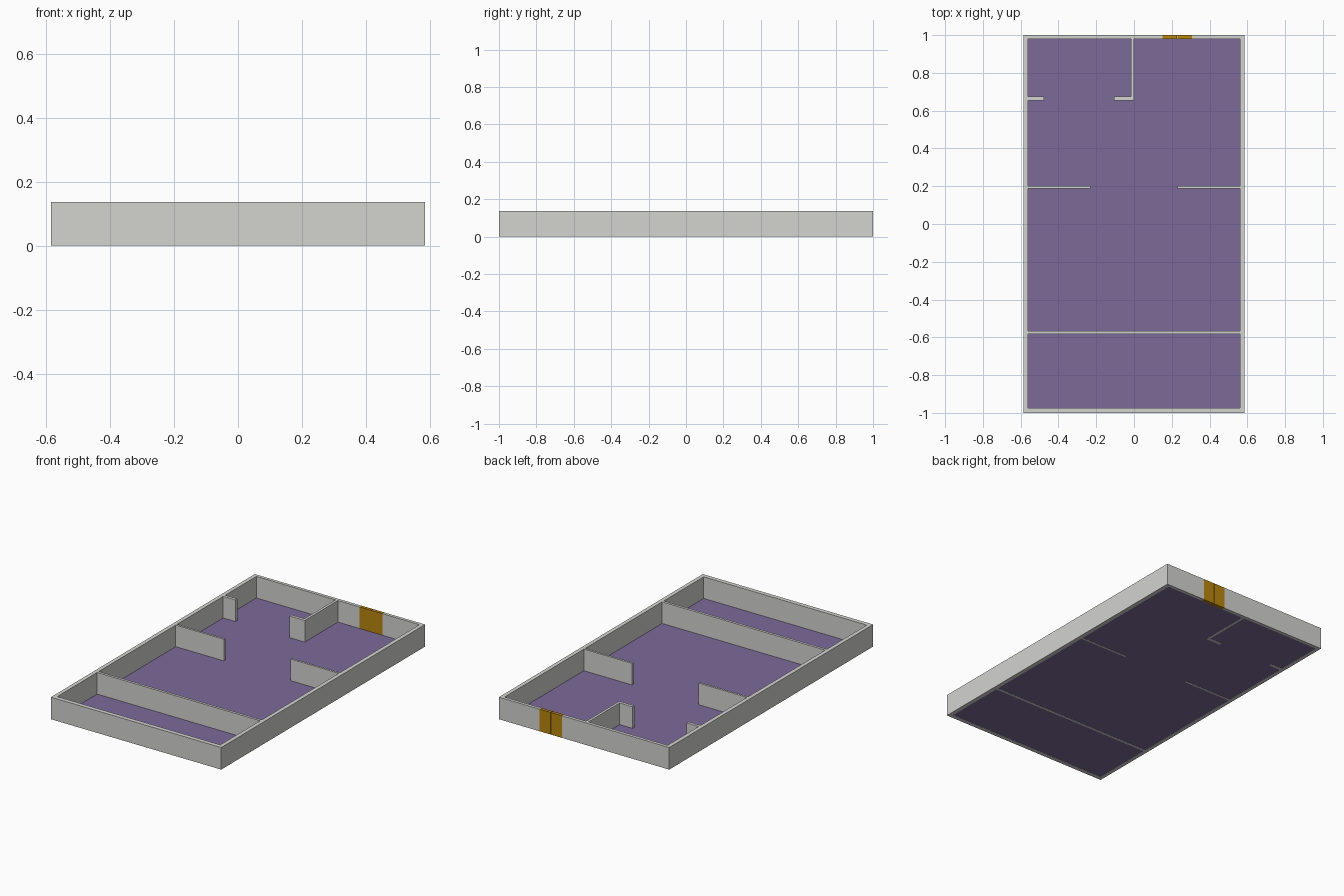
import bpy, bmesh

if "Cube" in bpy.data.objects:
    bpy.data.objects.remove(bpy.data.objects["Cube"])

H = 0.137            # wall height
X, Y = 0.585, 1.0    # outer half sizes
XI = 0.56            # inner face of side walls
YF, YB = -0.973, 0.98  # inner faces of front and back walls


def material(name, srgb):
    m = bpy.data.materials.new(name)
    lin = [((c / 255 + 0.055) / 1.055) ** 2.4 if c > 10 else c / 255 / 12.92 for c in srgb]
    m.diffuse_color = (*lin, 1)
    m.use_nodes = True
    m.node_tree.nodes["Principled BSDF"].inputs["Base Color"].default_value = m.diffuse_color
    return m


GREY = material("light_grey", (211, 211, 208))
PURPLE = material("muted_purple", (124, 106, 153))
GOLD = material("dark_gold", (184, 134, 11))


def box(name, x0, x1, y0, y1, mat, z0=0.0, z1=H):
    bm = bmesh.new()
    bmesh.ops.create_cube(bm, size=1)
    for v in bm.verts:
        v.co.x = x1 if v.co.x > 0 else x0
        v.co.y = y1 if v.co.y > 0 else y0
        v.co.z = z1 if v.co.z > 0 else z0
    me = bpy.data.meshes.new(name)
    bm.to_mesh(me)
    bm.free()
    me.materials.append(mat)
    ob = bpy.data.objects.new(name, me)
    bpy.context.collection.objects.link(ob)
    return ob


# Floor, slightly raised so wall bases show from below
box("floor", -XI, XI, YF, YB, PURPLE, 0.001, 0.003)

# Outer walls, with a doorway gap in the back wall
D0, D1 = 0.15, 0.306
box("left_wall", -X, -XI, -Y, Y, GREY)
box("right_wall", XI, X, -Y, Y, GREY)
box("front_wall", -XI, XI, -Y, YF, GREY)
box("back_wall_left", -XI, D0, YB, Y, GREY)
box("back_wall_right", D1, XI, YB, Y, GREY)

# Double door
mid = (D0 + D1) / 2
box("door_left", D0, mid - 0.001, YB, Y, GOLD)
box("door_right", mid + 0.001, D1, YB, Y, GOLD)

# Full-width partition near the front
box("front_partition", -XI, XI, -0.582, -0.566, GREY)

# Paired half partitions in the middle
box("middle_partition_left", -XI, -0.229, 0.189, 0.202, GREY)
box("middle_partition_right", 0.229, XI, 0.189, 0.202, GREY)

# Back corner room
box("room_side_wall", -0.016, 0.0, 0.655, YB, GREY)
box("room_stub_right", -0.105, -0.016, 0.655, 0.674, GREY)
box("room_stub_left", -XI, -0.477, 0.655, 0.674, GREY)
